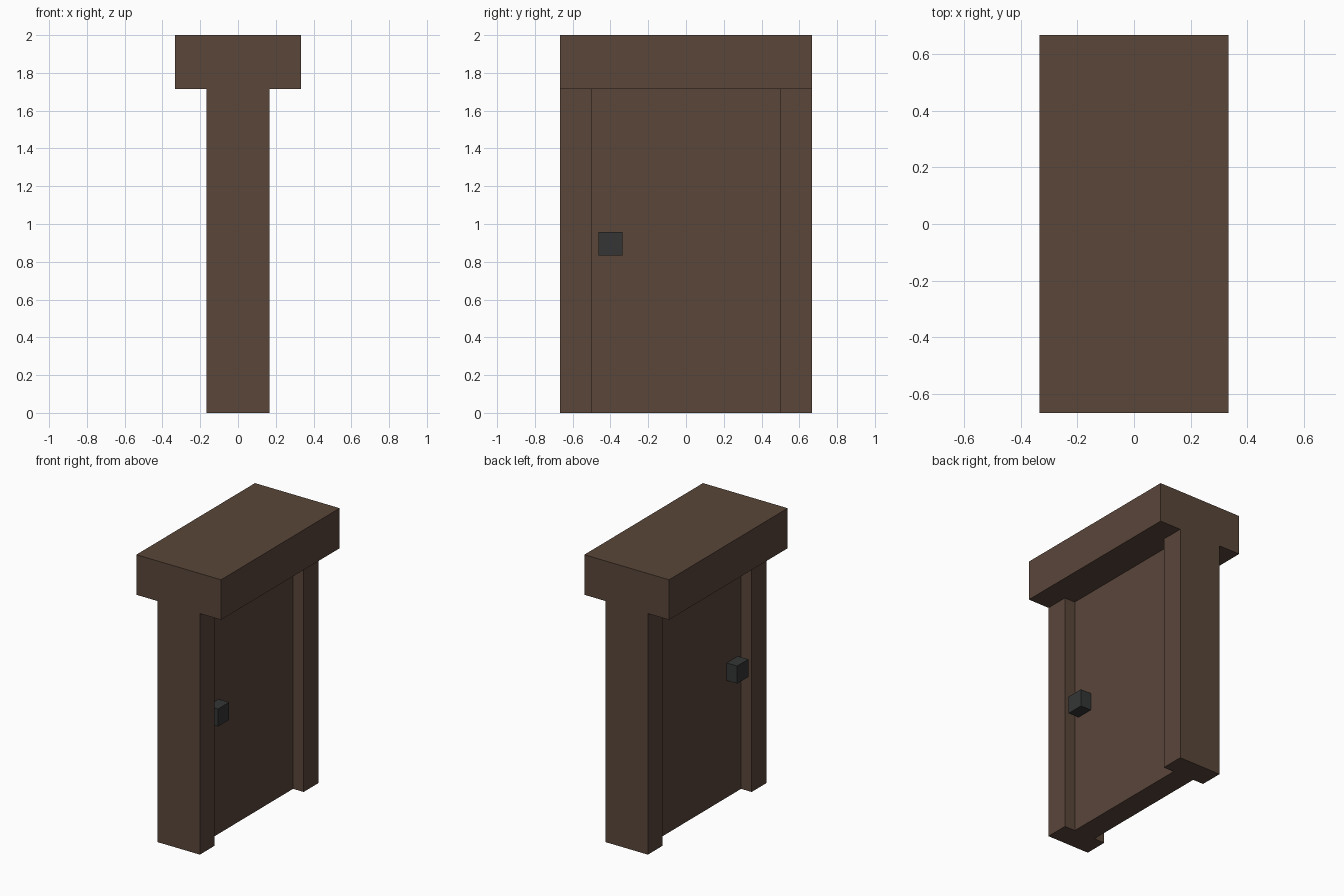
import bpy
import bmesh
from mathutils import Vector

cube = bpy.data.objects.get("Cube")
if cube:
    bpy.data.objects.remove(cube, do_unlink=True)


def material(name, rgb):
    mat = bpy.data.materials.new(name)
    mat.use_nodes = True
    mat.diffuse_color = (*rgb, 1)
    bsdf = mat.node_tree.nodes["Principled BSDF"]
    bsdf.inputs["Base Color"].default_value = (*rgb, 1)
    bsdf.inputs["Roughness"].default_value = 0.9
    return mat


def box(name, lo, hi, mat):
    """Flat-shaded box between two corners, with its origin at its centre."""
    lo, hi = Vector(lo), Vector(hi)
    bm = bmesh.new()
    bmesh.ops.create_cube(bm, size=1)
    bmesh.ops.scale(bm, vec=hi - lo, verts=bm.verts)
    mesh = bpy.data.meshes.new(name)
    bm.to_mesh(mesh)
    bm.free()
    mesh.materials.append(mat)
    obj = bpy.data.objects.new(name, mesh)
    obj.location = (lo + hi) / 2
    bpy.context.collection.objects.link(obj)
    return obj


wood = material("dark brown wood", (0.102, 0.0612, 0.0423))
iron = material("charcoal iron", (0.0345, 0.0356, 0.0362))

U = 1 / 6               # post thickness
LINTEL_Z = 1.715        # underside of the lintel
PANEL = U / 2           # half thickness of the door panel

# Lintel across the top
box("lintel", (-2 * U, -4 * U, LINTEL_Z), (2 * U, 4 * U, 2), wood)

# Door panel between the posts
box("door_panel", (-PANEL, -3 * U, 0), (PANEL, 3 * U, LINTEL_Z), wood)

# Posts at the two ends
box("front_post", (-U, -4 * U, 0), (U, -3 * U, LINTEL_Z), wood)
box("back_post", (-U, 3 * U, 0), (U, 4 * U, LINTEL_Z), wood)

# Square knobs, one on each face of the door
for name, x0, x1 in (("left_knob", PANEL, U), ("right_knob", -U, -PANEL)):
    box(name, (x0, -0.4625, 0.833), (x1, -0.3375, 0.958), iron)
